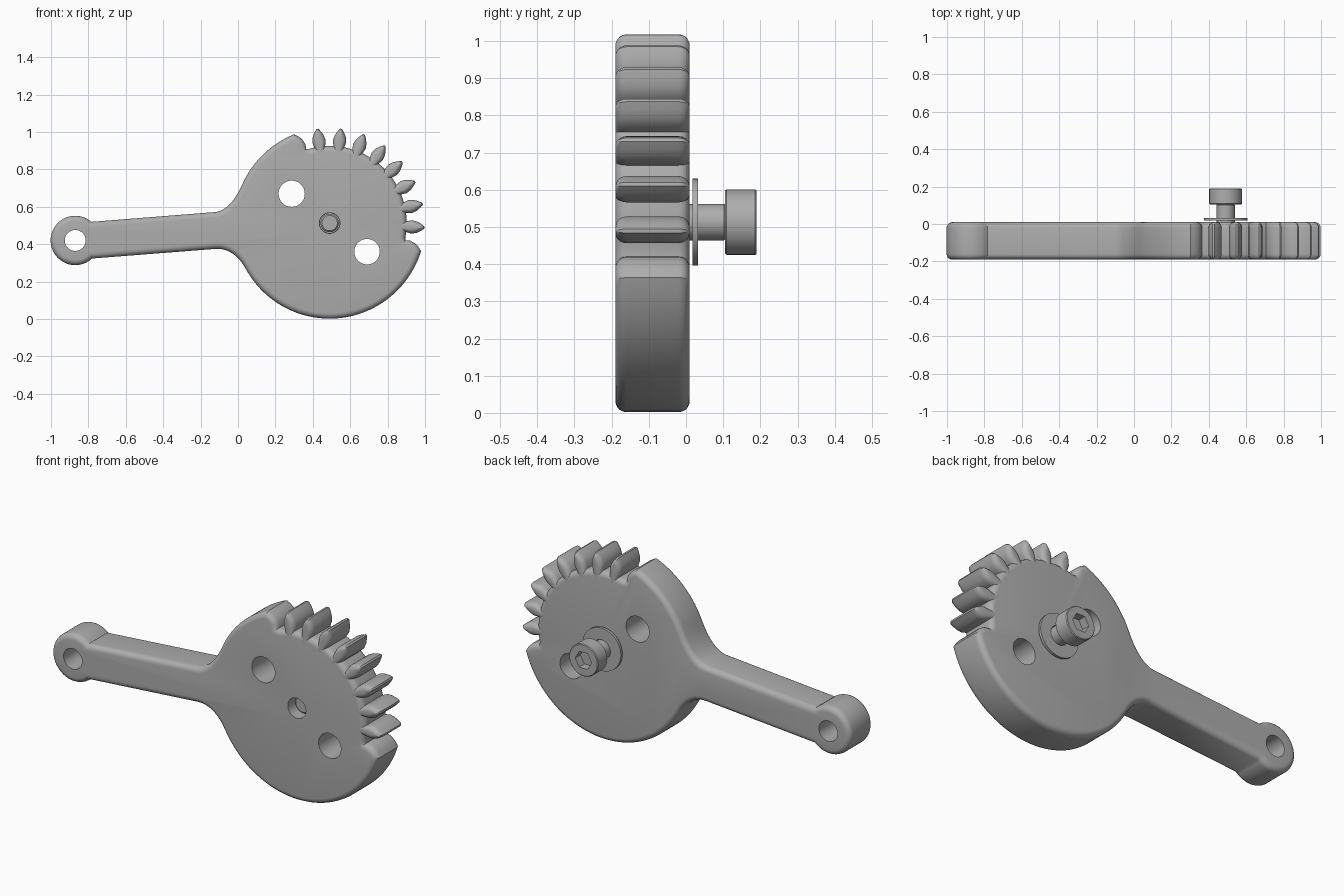
import bpy, bmesh, math
from mathutils import Vector

cube = bpy.data.objects.get("Cube")
if cube:
    bpy.data.objects.remove(cube, do_unlink=True)

grey = bpy.data.materials.new("plain grey")
grey.use_nodes = True
colour = (0.42, 0.42, 0.42, 1)
grey.diffuse_color = colour
grey.node_tree.nodes["Principled BSDF"].inputs["Base Color"].default_value = colour

HUB = Vector((0.49, 0.513))      # gear centre in x, z
EYE = Vector((-0.87, 0.42))      # arm end centre
R_OUT, R_ROOT = 0.511, 0.412
FRONT, BACK, ROUND = -0.19, 0.01, 0.03
PITCH, FIRST = 14.3, 97.4
TOOTH = [(0.03, 0.415), (0.036, 0.44), (0.03, 0.468), (0.018, 0.49)]  # half width, radius


def polar(c, r, deg):
    a = math.radians(deg)
    return c + Vector((math.cos(a), math.sin(a))) * r


def arc(c, r, a0, a1, n):
    return [polar(c, r, a0 + (a1 - a0) * i / n) for i in range(n + 1)]


def bend(p, q, s, n=12):
    p, q, s = Vector(p), Vector(q), Vector(s)
    return [p * (1 - t) ** 2 + q * 2 * t * (1 - t) + s * t * t
            for t in (i / n for i in range(n + 1))]


def loft(name, rings):
    """Skin a stack of (y, outline) rings and cap both ends."""
    bm = bmesh.new()
    loops = [[bm.verts.new((p.x, y, p.y)) for p in pts] for y, pts in rings]
    n = len(loops[0])
    for a, b in zip(loops, loops[1:]):
        for i in range(n):
            bm.faces.new((a[i], a[(i + 1) % n], b[(i + 1) % n], b[i]))
    bm.faces.new(loops[0])
    bm.faces.new(loops[-1])
    bmesh.ops.recalc_face_normals(bm, faces=bm.faces)
    mesh = bpy.data.meshes.new(name)
    bm.to_mesh(mesh)
    bm.free()
    mesh.materials.append(grey)
    obj = bpy.data.objects.new(name, mesh)
    bpy.context.collection.objects.link(obj)
    return obj


def inset(pts, d):
    out = []
    for i, p in enumerate(pts):
        e = (p - pts[i - 1]).normalized()
        f = (pts[(i + 1) % len(pts)] - p).normalized()
        m = Vector((-e.y - f.y, e.x + f.x)).normalized()
        out.append(p + m * d * min(1.3, 1 / max(0.3, m.dot(Vector((-e.y, e.x))))))
    return out


def rounded_steps(r, n=5):
    """(y, inset) pairs for a quarter-round on both faces."""
    q = [(r * (1 - math.sin(i / n * math.pi / 2)), r * (1 - math.cos(i / n * math.pi / 2)))
         for i in range(n, -1, -1)]
    return [(FRONT + h, d) for h, d in q] + [(BACK - h, d) for h, d in reversed(q)]


def rod(name, c, y0, y1, r, n=48, chamfer=0.0):
    rings = [(y0, r - chamfer), (y0 + chamfer, r), (y1 - chamfer, r), (y1, r - chamfer)]
    if not chamfer:
        rings = rings[::3]
    return loft(name, [(y, [polar(c, k, 360 * i / n) for i in range(n)]) for y, k in rings])


def cut(obj, cutter):
    cutter.hide_render = True
    mod = obj.modifiers.new("hole", 'BOOLEAN')
    mod.operation, mod.solver, mod.object = 'DIFFERENCE', 'EXACT', cutter
    bpy.context.view_layer.objects.active = obj
    bpy.ops.object.modifier_apply(modifier=mod.name)
    bpy.data.objects.remove(cutter, do_unlink=True)


def flank(deg, side):
    """One side of a tooth, from root to tip."""
    a = math.radians(deg)
    u, v = Vector((math.cos(a), math.sin(a))), Vector((-math.sin(a), math.cos(a)))
    return [HUB + u * r + v * w * side for w, r in TOOTH]


# Lever plate: gear body, arm and eye in one outline
hi, lo = FIRST + PITCH, FIRST - 8 * PITCH
outline = arc(HUB, R_OUT, hi, 155, 14)
outline += bend(polar(HUB, R_OUT, 155), (-0.037, 0.583), (-0.12, 0.572))[1:]
outline += arc(EYE, 0.132, 49, 313, 36)
outline += bend((-0.12, 0.375), (-0.018, 0.381), polar(HUB, R_OUT, 210))
outline += arc(HUB, R_OUT, 210, 360 + lo, 40)[1:]
outline += flank(lo, 1)[::-1]
outline += arc(HUB, R_ROOT, lo + 6, hi - 6, 40)
outline += flank(hi, -1)
plate = loft("lever_plate", [(y, inset(outline, d)) for y, d in rounded_steps(ROUND)])

# Through holes
for c, r in ((HUB, 0.055), (Vector((0.287, 0.67)), 0.07),
             (Vector((0.69, 0.36)), 0.068), (EYE, 0.056)):
    cut(plate, rod("hole_cutter", c, -0.3, 0.1, r))

parts = [plate]

# Pointed gear teeth with rounded ends
for k in range(8):
    deg = FIRST - k * PITCH
    a = math.radians(deg)
    u, v = Vector((math.cos(a), math.sin(a))), Vector((-math.sin(a), math.cos(a)))
    rings = []
    for y, d in rounded_steps(ROUND):
        squeeze = 1 - d / ROUND * 0.75
        half = [(0.024, 0.37)] + TOOTH + [(0.005, 0.508)]
        half = [(w * squeeze, r - d * max(0, r - 0.4) / 0.108) for w, r in half]
        pts = [HUB + u * r - v * w for w, r in half]
        pts += [HUB + u * r + v * w for w, r in reversed(half)]
        rings.append((y, pts))
    parts.append(loft(f"gear_tooth_{k + 1}", rings))

# Washer
washer = rod("washer", HUB, 0.018, 0.032, 0.117)
cut(washer, rod("washer_cutter", HUB, -0.1, 0.1, 0.053))

# Bolt with hexagonal socket
shaft = rod("bolt_shaft", HUB, -0.14, 0.11, 0.049, chamfer=0.008)
head = rod("bolt_head", HUB, 0.105, 0.19, 0.088, chamfer=0.004)
cut(head, rod("socket_cutter", HUB, 0.145, 0.25, 0.05, n=6))
parts += [washer, shaft, head]

# Smooth shading with crisp edges
bpy.ops.object.select_all(action='DESELECT')
for p in parts:
    p.select_set(True)
bpy.context.view_layer.objects.active = plate
bpy.ops.object.shade_smooth_by_angle(angle=math.radians(35))
